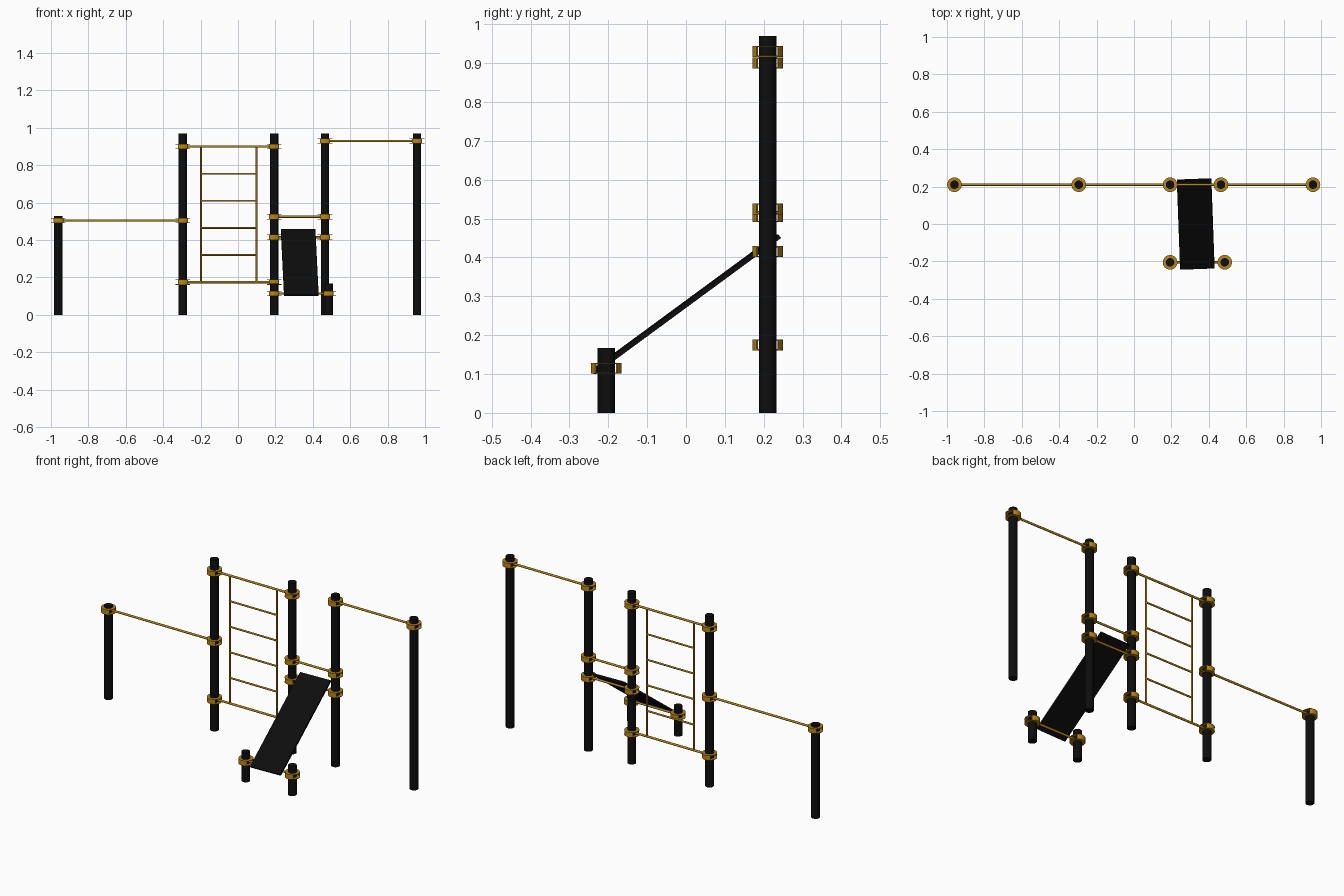
import bpy, bmesh, math
from mathutils import Vector, Matrix

cube = bpy.data.objects.get("Cube")
if cube:
    bpy.data.objects.remove(cube, do_unlink=True)


def material(name, rgb):
    m = bpy.data.materials.new(name)
    m.diffuse_color = (*rgb, 1)
    m.use_nodes = True
    m.node_tree.nodes["Principled BSDF"].inputs["Base Color"].default_value = (*rgb, 1)
    return m


BLACK = material("matte black", (0.004, 0.004, 0.004))
GOLD = material("dark gold", (0.48, 0.24, 0.006))


def finish(name, bm, mat, smooth=True):
    bmesh.ops.recalc_face_normals(bm, faces=bm.faces)
    me = bpy.data.meshes.new(name)
    bm.to_mesh(me)
    bm.free()
    me.materials.append(mat)
    ob = bpy.data.objects.new(name, me)
    bpy.context.collection.objects.link(ob)
    if smooth:
        bpy.ops.object.select_all(action='DESELECT')
        ob.select_set(True)
        bpy.context.view_layer.objects.active = ob
        bpy.ops.object.shade_smooth_by_angle(angle=math.radians(35))
    return ob


def rod(name, a, b, r, mat, sides=12):
    a, b = Vector(a), Vector(b)
    d = b - a
    bm = bmesh.new()
    bmesh.ops.create_cone(bm, cap_ends=True, segments=sides, radius1=r, radius2=r, depth=d.length)
    turn = d.to_track_quat('Z', 'Y').to_matrix().to_4x4()
    bmesh.ops.transform(bm, matrix=Matrix.Translation((a + b) / 2) @ turn, verts=bm.verts)
    return finish(name, bm, mat)


def arc_band(bm, r0, r1, z0, z1, start, sweep, steps):
    """Solid ring or ring segment with a rectangular section."""
    closed = sweep > 6.28
    rows = []
    for i in range(steps + (0 if closed else 1)):
        t = start + sweep * i / steps
        rows.append([bm.verts.new((r * math.cos(t), r * math.sin(t), z))
                     for r, z in ((r0, z0), (r1, z0), (r1, z1), (r0, z1))])
    for i in range(steps):
        p, q = rows[i], rows[(i + 1) % len(rows)]
        for k in range(4):
            bm.faces.new((p[k], p[(k + 1) % 4], q[(k + 1) % 4], q[k]))
    if not closed:
        bm.faces.new(rows[0])
        bm.faces.new(rows[-1])


def collar(name, x, y, z):
    """Clamp: two thin ring plates joined by curved walls front and back."""
    bm = bmesh.new()
    h, ro = 0.014, 0.039
    arc_band(bm, 0.022, ro, h - 0.003, h, 0, math.tau, 32)
    arc_band(bm, 0.022, ro, -h, -h + 0.003, 0, math.tau, 32)
    for mid in (math.pi / 2, -math.pi / 2):
        arc_band(bm, 0.034, ro, -h + 0.003, h - 0.003, mid - 0.75, 1.5, 10)
    ob = finish(name, bm, GOLD)
    ob.location = (x, y, z)


BACK, FRONT = 0.21, -0.205

# Posts with their clamps: name, x, y, height, clamp heights
posts = [
    ("low_bar_end", -0.96, BACK, 0.53, (0.505,)),
    ("ladder_right", -0.295, BACK, 0.97, (0.175, 0.505, 0.90)),
    ("ladder_left", 0.193, BACK, 0.97, (0.175, 0.415, 0.525, 0.90)),
    ("high_bar_inner", 0.465, BACK, 0.97, (0.415, 0.525, 0.93)),
    ("high_bar_end", 0.957, BACK, 0.97, (0.93,)),
    ("bench_foot_right", 0.193, FRONT, 0.167, (0.115,)),
    ("bench_foot_left", 0.485, FRONT, 0.167, (0.115,)),
]
for name, x, y, top, clamps in posts:
    rod(name + "_post", (x, y, 0), (x, y, top), 0.0225, BLACK, 24)
    for i, z in enumerate(clamps):
        collar(f"{name}_clamp_{i + 1}", x, y, z)

# Horizontal bars between the posts
bars = [
    ("low_bar", -0.96, -0.295, BACK, 0.505),
    ("ladder_bottom_bar", -0.295, 0.193, BACK, 0.175),
    ("ladder_top_bar", -0.295, 0.193, BACK, 0.90),
    ("bench_upper_bar", 0.193, 0.465, BACK, 0.415),
    ("dip_bar", 0.193, 0.465, BACK, 0.525),
    ("high_bar", 0.465, 0.957, BACK, 0.93),
    ("bench_lower_bar", 0.193, 0.485, FRONT, 0.115),
]
for name, x0, x1, y, z in bars:
    rod(name, (x0, y, z), (x1, y, z), 0.006, GOLD)

# Ladder uprights and rungs
for side, x in (("right", -0.197), ("left", 0.098)):
    rod(f"ladder_{side}_upright", (x, BACK, 0.175), (x, BACK, 0.90), 0.005, GOLD)
for i in range(1, 5):
    z = 0.175 + 0.145 * i
    rod(f"ladder_rung_{i}", (-0.197, BACK, z), (0.098, BACK, z), 0.005, GOLD)

# Sloping bench board, turned very slightly
bm = bmesh.new()
bmesh.ops.create_cube(bm, size=1)
bmesh.ops.scale(bm, vec=(0.185, 0.59, 0.012), verts=bm.verts)
board = finish("bench_board", bm, BLACK, smooth=False)
board.location = (0.33, 0, 0.28)
board.rotation_euler = (math.radians(36.3), 0, math.radians(2.1))
